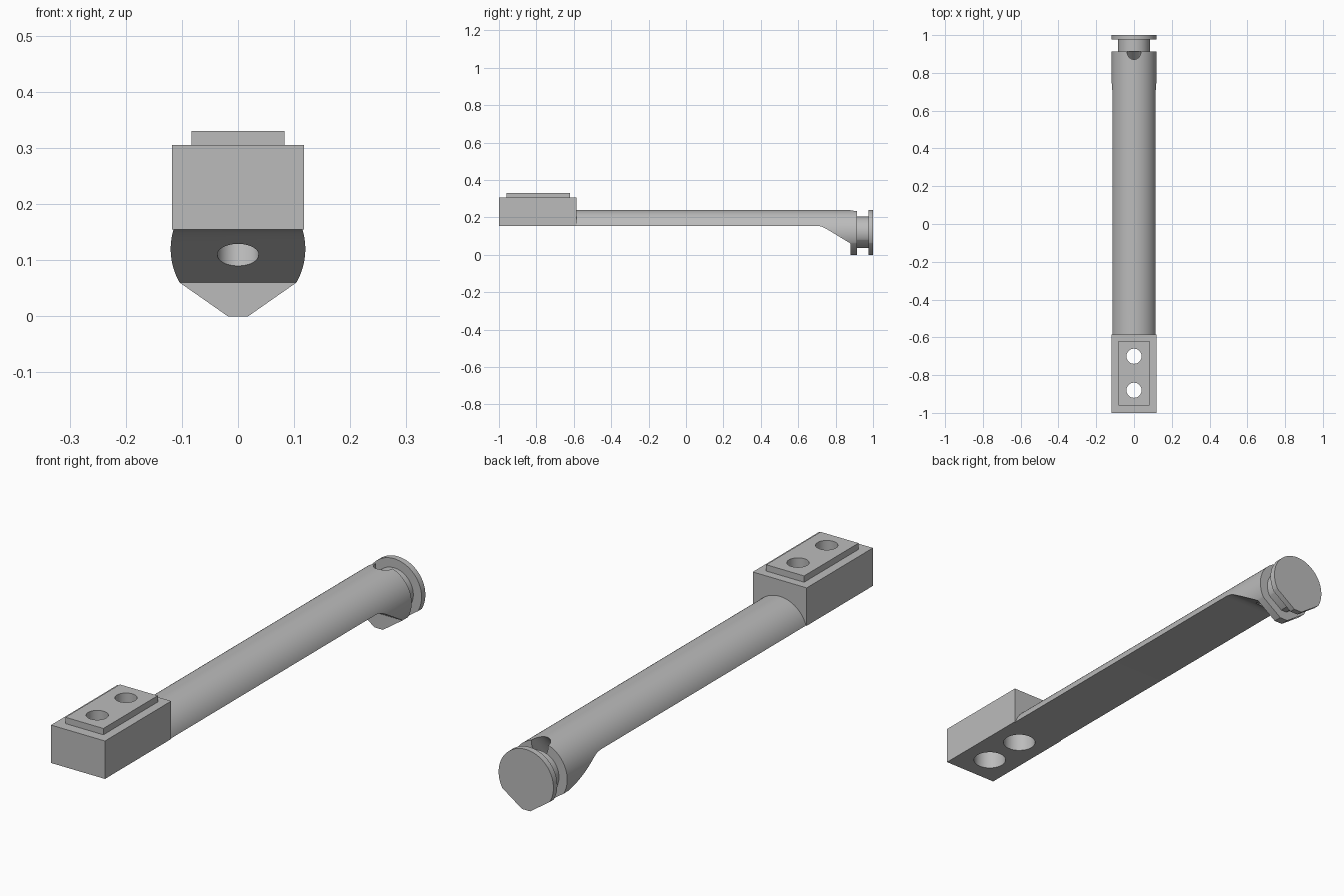
import bpy, bmesh, math
from mathutils import Vector

if "Cube" in bpy.data.objects:
    bpy.data.objects.remove(bpy.data.objects["Cube"])

grey = bpy.data.materials.new("plain grey")
grey.diffuse_color = (0.5, 0.5, 0.5, 1)
grey.use_nodes = True
grey.node_tree.nodes["Principled BSDF"].inputs["Base Color"].default_value = grey.diffuse_color


def finish(name, bm):
    bmesh.ops.recalc_face_normals(bm, faces=bm.faces)
    me = bpy.data.meshes.new(name)
    bm.to_mesh(me)
    bm.free()
    ob = bpy.data.objects.new(name, me)
    bpy.context.collection.objects.link(ob)
    me.materials.append(grey)
    return ob


def prism(name, points, offset):
    """Extrude a closed outline along an offset."""
    bm = bmesh.new()
    face = bm.faces.new([bm.verts.new(p) for p in points])
    new = bmesh.ops.extrude_face_region(bm, geom=[face], use_keep_orig=True)["geom"]
    bmesh.ops.translate(bm, vec=offset, verts=[v for v in new if isinstance(v, bmesh.types.BMVert)])
    return finish(name, bm)


def box(name, x, y0, y1, z0, z1):
    return prism(name, [(-x, y0, z0), (x, y0, z0), (x, y1, z0), (-x, y1, z0)], (0, 0, z1 - z0))


def cylinder(name, start, end, r, n=48):
    start, end = Vector(start), Vector(end)
    q = (end - start).to_track_quat('Z', 'Y')
    ring = [start + q @ Vector((r * math.cos(2 * math.pi * i / n), r * math.sin(2 * math.pi * i / n), 0))
            for i in range(n)]
    return prism(name, ring, end - start)


def cut(ob, cutters):
    for c in cutters:
        m = ob.modifiers.new(c.name, 'BOOLEAN')
        m.object, m.operation, m.solver = c, 'DIFFERENCE', 'EXACT'
    bpy.context.view_layer.objects.active = ob
    for m in list(ob.modifiers):
        bpy.ops.object.modifier_apply(modifier=m.name)
    for c in cutters:
        bpy.data.objects.remove(c)


def smooth(ob):
    bpy.ops.object.select_all(action='DESELECT')
    ob.select_set(True)
    bpy.context.view_layer.objects.active = ob
    bpy.ops.object.shade_smooth_by_angle(angle=math.radians(30))


def round_outline(y, s=1.0, r=0.12, n=80):
    """Circle whose lower sides are chamfered down to a narrow flat foot."""
    a0 = math.radians(-30)
    pts = [(r * math.cos(a0 + i * math.radians(240) / n), r * math.sin(a0 + i * math.radians(240) / n))
           for i in range(n + 1)]
    pts += [(-0.018, -r), (0.018, -r)]
    return [(x * s, y, 0.12 + z * s) for x, z in pts]


# Mounting block with raised pad and counterbored screw holes
block = box("mounting_block", 0.118, -1, -0.586, 0.155, 0.305)
pad = box("raised_pad", 0.083, -0.96, -0.62, 0.305, 0.33)
for part in (block, pad):
    cutters = []
    for y in (-0.88, -0.70):
        cutters.append(cylinder("screw_hole", (0, y, 0.1), (0, y, 0.4), 0.04))
        if part is block:
            cutters.append(cylinder("counterbore", (0, y, 0.1), (0, y, 0.255), 0.062))
    cut(part, cutters)
    smooth(part)

# Arm: round bar, flat underneath, sloping down to the full round end
arm = prism("arm", round_outline(-0.586), (0, 0.914 + 0.586, 0))
under = [(-0.7, 0.155), (0.695, 0.155), (0.712, 0.1535), (0.73, 0.149), (0.748, 0.14),
         (0.88, 0.06), (0.88, -0.1), (-0.7, -0.1)]
under_cut = prism("underside_cutter", [(-0.3, y, z) for y, z in under], (0.6, 0, 0))
d = Vector((0, 0.125, 0.132))
mid = Vector((0, 0.797, 0.108))
passage = cylinder("passage_cutter", mid - d, mid + d * 2, 0.037)
cut(arm, [under_cut, passage])
smooth(arm)

# Groove core and end flange
smooth(prism("groove_core", round_outline(0.914, 0.7), (0, 0.062, 0)))
smooth(prism("end_flange", round_outline(0.976), (0, 0.024, 0)))
